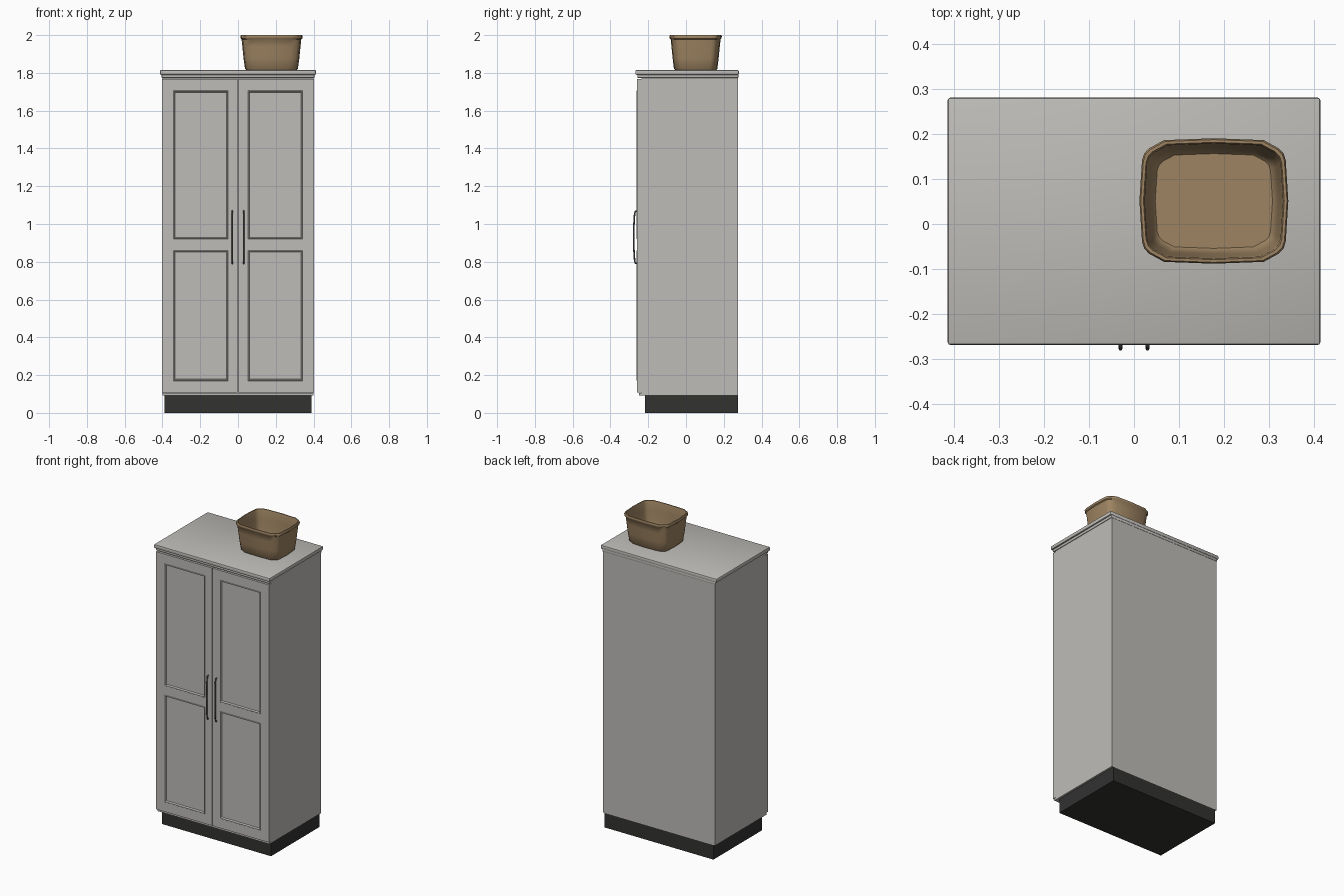
import bpy, bmesh, math
from mathutils import Vector

if "Cube" in bpy.data.objects:
    bpy.data.objects.remove(bpy.data.objects["Cube"])


def material(name, srgb):
    m = bpy.data.materials.new(name)
    lin = [((c / 255 + 0.055) / 1.055) ** 2.4 for c in srgb]
    m.diffuse_color = (*lin, 1)
    m.use_nodes = True
    m.node_tree.nodes["Principled BSDF"].inputs["Base Color"].default_value = m.diffuse_color
    return m


GREY = material("warm_grey_paint", (190, 188, 184))
DARK = material("dark_plinth", (50, 50, 49))
METAL = material("handle_metal", (98, 97, 95))
TAN = material("tan_wicker", (158, 132, 98))


def add_object(name, bm, mat, smooth=None):
    bmesh.ops.recalc_face_normals(bm, faces=bm.faces)
    me = bpy.data.meshes.new(name)
    bm.to_mesh(me)
    bm.free()
    me.materials.append(mat)
    ob = bpy.data.objects.new(name, me)
    bpy.context.collection.objects.link(ob)
    if smooth:
        bpy.ops.object.select_all(action='DESELECT')
        ob.select_set(True)
        bpy.context.view_layer.objects.active = ob
        bpy.ops.object.shade_smooth_by_angle(angle=math.radians(smooth))
    return ob


def box(name, lo, hi, mat, bevel=0.0):
    bm = bmesh.new()
    bmesh.ops.create_cube(bm, size=1)
    for v in bm.verts:
        v.co = Vector([(a + b) / 2 + c * (b - a) for a, b, c in zip(lo, hi, v.co)])
    if bevel:
        bmesh.ops.bevel(bm, geom=bm.edges[:], offset=bevel, segments=2,
                        profile=0.5, affect='EDGES')
    return add_object(name, bm, mat, 35 if bevel else None)


# Carcass, plinth and layered top
box("plinth", (-0.388, -0.218, 0), (0.388, 0.275, 0.093), DARK)
box("carcass", (-0.40, -0.236, 0.093), (0.40, 0.275, 1.792), GREY)
box("top_moulding", (-0.404, -0.258, 1.774), (0.404, 0.277, 1.794), GREY, 0.003)
box("worktop", (-0.413, -0.268, 1.79), (0.413, 0.28, 1.815), GREY, 0.006)
box("bottom_rail", (-0.40, -0.25, 0.093), (0.40, -0.23, 0.106), GREY)


# Doors with two recessed panels each
def door(name, side):
    xs = [0.002, 0.053, 0.342, 0.402]
    zs = [0.108, 0.170, 0.860, 0.920, 1.706, 1.768]
    front, back = -0.26, -0.236
    bm = bmesh.new()
    grid = [[bm.verts.new((side * x, front, z)) for z in zs] for x in xs]
    panels = []
    for i in range(3):
        for j in range(5):
            f = bm.faces.new((grid[i][j], grid[i + 1][j],
                              grid[i + 1][j + 1], grid[i][j + 1]))
            if i == 1 and j in (1, 3):
                panels.append(f)
    for f in bm.faces:
        f.normal_update()
        if f.normal.y > 0:
            f.normal_flip()
    # Edge thickness
    for e in [e for e in bm.edges if e.is_boundary]:
        a, b = e.verts
        bm.faces.new((a, b, bm.verts.new((b.co.x, back, b.co.z)),
                      bm.verts.new((a.co.x, back, a.co.z))))
    bmesh.ops.remove_doubles(bm, verts=bm.verts, dist=1e-5)
    # Raised bead, then a sloping step down to the flat panel
    for width, depth in ((0.003, 0.003), (0.004, 0.0), (0.006, -0.010)):
        bmesh.ops.inset_individual(bm, faces=panels, thickness=width, depth=depth)
    return add_object(name, bm, GREY)


door("left_door", -1)
door("right_door", 1)


# Bowed bar handles
def handle(name, x):
    path = [(-0.258, 0.790), (-0.268, 0.793), (-0.272, 0.805), (-0.2755, 0.86),
            (-0.2765, 0.93), (-0.2755, 1.0), (-0.272, 1.055), (-0.268, 1.067),
            (-0.258, 1.070)]
    r, n = 0.0042, 8
    bm = bmesh.new()
    rings = []
    for i, (y, z) in enumerate(path):
        p, q = path[max(i - 1, 0)], path[min(i + 1, len(path) - 1)]
        t = Vector((0, q[0] - p[0], q[1] - p[1])).normalized()
        u, w = Vector((1, 0, 0)), t.cross(Vector((1, 0, 0)))
        c = Vector((x, y, z))
        rings.append([bm.verts.new(c + r * (u * math.cos(k * math.tau / n)
                                            + w * math.sin(k * math.tau / n)))
                      for k in range(n)])
    for a, b in zip(rings, rings[1:]):
        for k in range(n):
            bm.faces.new((a[k], a[(k + 1) % n], b[(k + 1) % n], b[k]))
    bm.faces.new(rings[0])
    bm.faces.new(rings[-1])
    add_object(name, bm, METAL, 50)


handle("left_handle", -0.03)
handle("right_handle", 0.03)


# Basket: rounded rectangular rings lofted up the outside and down the inside
quarter = [(1, 0), (0.965, 0.65), (0.935, 0.76), (0.87, 0.84), (0.67, 0.97)]
outline = []
for k in range(4):
    pts = quarter if k % 2 == 0 else [(0, 1), (0.67, 0.97), (0.87, 0.84),
                                      (0.935, 0.76), (0.965, 0.65)]
    sx, sy = ((1, 1), (-1, 1), (-1, -1), (1, -1))[k]
    outline += [(sx * px, sy * py) for px, py in pts]
profile = [(0.134, 0.109, 1.815), (0.140, 0.115, 1.822), (0.148, 0.122, 1.88),
           (0.154, 0.128, 1.94), (0.158, 0.132, 1.978), (0.164, 0.137, 1.983),
           (0.165, 0.139, 1.994), (0.162, 0.136, 2.0), (0.156, 0.130, 2.0),
           (0.153, 0.127, 1.990), (0.150, 0.124, 1.94), (0.143, 0.117, 1.88),
           (0.136, 0.111, 1.832), (0.130, 0.105, 1.825)]
bm = bmesh.new()
rings = [[bm.verts.new((0.177 + hx * px, 0.051 + hy * py, z)) for px, py in outline]
         for hx, hy, z in profile]
n = len(outline)
for a, b in zip(rings, rings[1:]):
    for k in range(n):
        bm.faces.new((a[k], a[(k + 1) % n], b[(k + 1) % n], b[k]))
bm.faces.new(rings[0])
bm.faces.new(rings[-1])
add_object("basket", bm, TAN, 40)
